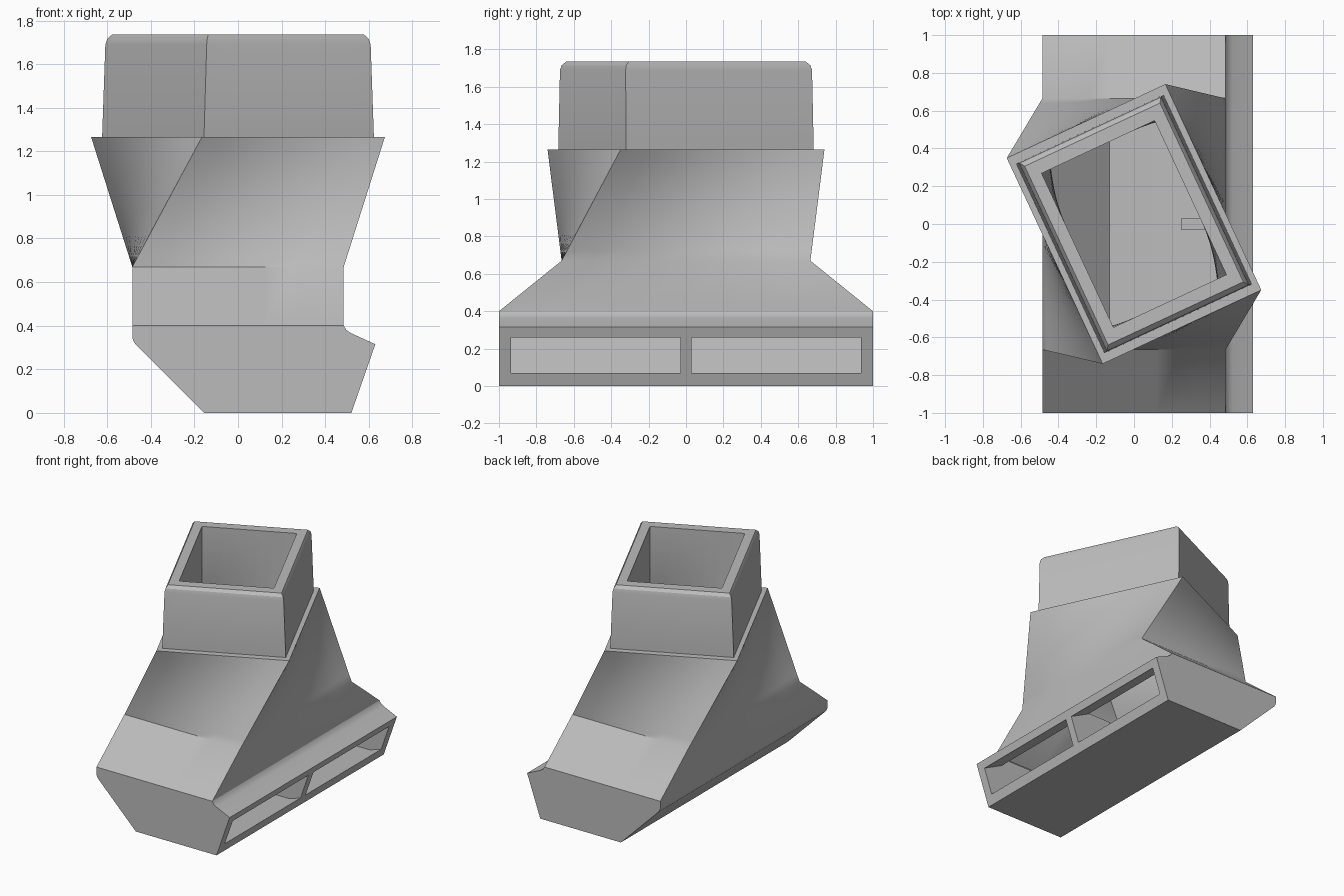
import bpy, bmesh, math
from mathutils import Vector, Matrix

cube = bpy.data.objects.get("Cube")
if cube:
    bpy.data.objects.remove(cube, do_unlink=True)

grey = bpy.data.materials.new("plain grey")
grey.use_nodes = True
colour = (0.5, 0.5, 0.5, 1)
grey.diffuse_color = colour
grey.node_tree.nodes["Principled BSDF"].inputs["Base Color"].default_value = colour


def make_object(name, bm):
    bmesh.ops.recalc_face_normals(bm, faces=bm.faces)
    mesh = bpy.data.meshes.new(name)
    bm.to_mesh(mesh)
    bm.free()
    mesh.materials.append(grey)
    obj = bpy.data.objects.new(name, mesh)
    bpy.context.collection.objects.link(obj)
    return obj


def prism(name, profile, half_y):
    """Extrude an x-z profile along y, centred."""
    bm = bmesh.new()
    face = bm.faces.new([bm.verts.new((x, -half_y, z)) for x, z in profile])
    ext = bmesh.ops.extrude_face_region(bm, geom=[face])
    moved = [v for v in ext["geom"] if isinstance(v, bmesh.types.BMVert)]
    bmesh.ops.translate(bm, verts=moved, vec=(0, 2 * half_y, 0))
    return make_object(name, bm)


SIDE = 8                       # points along each side of a ring
TURN = math.radians(25)        # twist of the upper rectangle


def ring(hx, hy, z, angle=0.0):
    """Points around a rectangle, turned about z."""
    rot = Matrix.Rotation(angle, 3, 'Z')
    c = [rot @ Vector((sx * hx, sy * hy, z))
         for sx, sy in ((-1, -1), (1, -1), (1, 1), (-1, 1))]
    return [c[i].lerp(c[(i + 1) % 4], k / SIDE) for i in range(4) for k in range(SIDE)]


def blend(a, b, steps):
    """Rings strictly between a and b."""
    return [[p.lerp(q, k / steps) for p, q in zip(a, b)] for k in range(1, steps)]


# Twisted duct: outer skin upward, then inner skin downward
low, flange = ring(.485, .665, .67), ring(.463, .601, 1.265, TURN)
in_low, in_top = ring(.45, .61, .66), ring(.33, .45, 1.265, TURN)
rings = [ring(.485, 1, .4), low, *blend(low, flange, 12), flange]
for hx, hy, z in ((.43, .553, 1.265), (.415, .55, 1.69), (.409, .543, 1.715),
                  (.395, .522, 1.735), (.33, .45, 1.735)):
    rings.append(ring(hx, hy, z, TURN))
rings += [in_top, *blend(in_top, in_low, 12), in_low, ring(.45, .93, .4)]

bm = bmesh.new()
loops = [[bm.verts.new(p) for p in r] for r in rings]
for a, b in zip(loops, loops[1:]):
    for i in range(len(a)):
        j = (i + 1) % len(a)
        bm.faces.new((a[i], a[j], b[j], b[i]))
duct = make_object("twisted_duct", bm)

# Base housing, hollow, open above and along the slanted outlet face
base = prism("base_housing", [
    (-.155, 0), (.52, 0), (.63, .315), (.52, .365), (.497, .38), (.485, .4),
    (-.485, .4), (-.485, .345), (-.479, .328), (-.468, .312)], 1)
cavity = prism("cavity_cutter", [
    (-.13, .04), (.45, .04), (.545, .07), (.6, .07), (.66, .26), (.61, .26),
    (.45, .34), (.45, .45), (-.45, .45), (-.45, .345)], .935)
cavity.hide_render = True
cavity.hide_set(True)
cut = base.modifiers.new("hollow", 'BOOLEAN')
cut.operation = 'DIFFERENCE'
cut.solver = 'EXACT'
cut.object = cavity

# Fin that splits the outlet in two
prism("outlet_divider", [(.25, .035), (.532, .035), (.615, .272), (.45, .345), (.25, .345)], .03)

# Apply the cut and remove the cutter
bpy.context.view_layer.update()
graph = bpy.context.evaluated_depsgraph_get()
hollow = bpy.data.meshes.new_from_object(base.evaluated_get(graph))
base.modifiers.clear()
base.data = hollow
bpy.data.objects.remove(cavity, do_unlink=True)

# Smooth shading with sharp edges kept
bpy.ops.object.select_all(action='DESELECT')
for obj in (duct, base):
    obj.select_set(True)
bpy.context.view_layer.objects.active = duct
bpy.ops.object.shade_smooth_by_angle(angle=math.radians(30))
